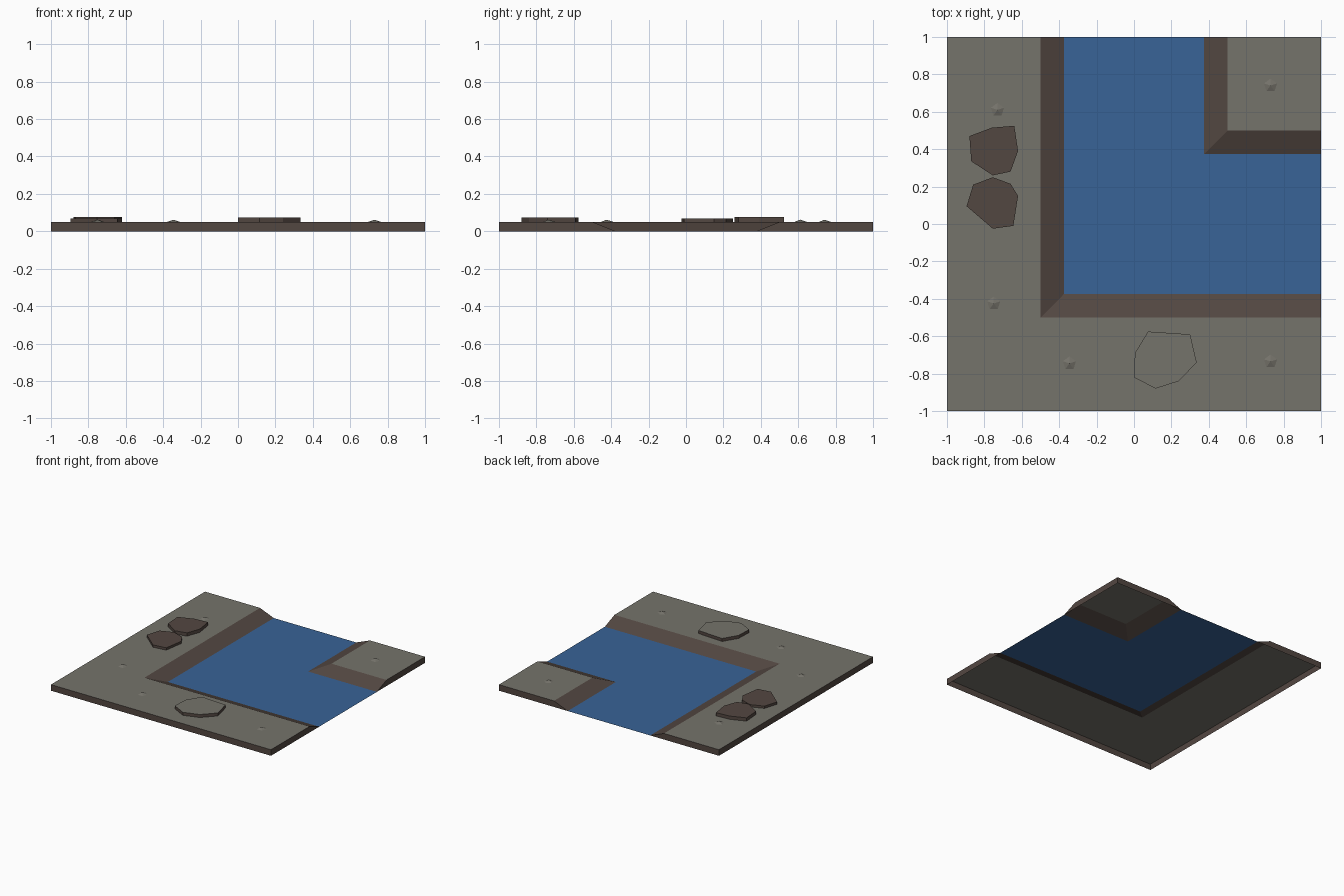
import bpy
import bmesh
import math

cube = bpy.data.objects.get("Cube")
if cube:
    bpy.data.objects.remove(cube, do_unlink=True)

TOP = 0.05      # height of the banks
RIM = 0.5       # upper edge of the slopes
FOOT = 0.375    # where the slopes meet the water


def material(name, colour):
    mat = bpy.data.materials.new(name)
    mat.use_nodes = True
    mat.diffuse_color = (*colour, 1)
    mat.node_tree.nodes["Principled BSDF"].inputs["Base Color"].default_value = (*colour, 1)
    return mat


STONE = material("grey stone", (0.178, 0.172, 0.146))
DIRT = material("brown dirt", (0.086, 0.063, 0.053))
WATER = material("blue water", (0.04, 0.125, 0.31))


def build(name, faces, mats):
    """Make an object from (points, material index) polygons."""
    bm = bmesh.new()
    for points, index in faces:
        bm.faces.new([bm.verts.new(p) for p in points]).material_index = index
    bmesh.ops.remove_doubles(bm, verts=bm.verts, dist=1e-4)
    bmesh.ops.recalc_face_normals(bm, faces=bm.faces)
    # open shells: make sure the flat faces look up
    if any(abs(f.normal.z) > 0.99 and f.normal.z < 0 for f in bm.faces):
        bmesh.ops.reverse_faces(bm, faces=bm.faces)
    mesh = bpy.data.meshes.new(name)
    bm.to_mesh(mesh)
    bm.free()
    for mat in mats:
        mesh.materials.append(mat)
    obj = bpy.data.objects.new(name, mesh)
    bpy.context.collection.objects.link(obj)
    return obj


def at(points, z):
    return [(x, y, z) for x, y in points]


def wall(path, low, high):
    """Upright quads along a path."""
    return [(at((a, b), low) + at((b, a), high), 1) for a, b in zip(path, path[1:])]


def bank(name, outer, rim, foot):
    """Flat ground, sloped shore and outer walls, open underneath."""
    high, low = at(rim, TOP), at(foot, 0)
    faces = [(at(outer + rim, TOP), 0)]
    for i in range(len(rim) - 1):
        faces.append(([high[i], high[i + 1], low[i + 1], low[i]], 1))
    faces += wall([rim[-1]] + outer + [rim[0]], 0, TOP)
    for i in (0, -1):
        faces.append(([high[i], low[i], (*rim[i], 0)], 1))
    return build(name, faces, [STONE, DIRT])


def slab(name, outline, height, top_mat):
    """Flat rock with upright sides."""
    faces = [(at(outline, height), 0)] + wall(outline + outline[:1], TOP, height)
    return build(name, faces, [top_mat, DIRT])


# Banks around the river bend
bank("outer_bank", [(-1, 1), (-1, -1), (1, -1)],
     [(1, -RIM), (-RIM, -RIM), (-RIM, 1)],
     [(1, -FOOT), (-FOOT, -FOOT), (-FOOT, 1)])
bank("inner_bank", [(1, 1)],
     [(RIM, 1), (RIM, RIM), (1, RIM)],
     [(FOOT, 1), (FOOT, FOOT), (1, FOOT)])

# Water surface
build("river_water", [(at([(-FOOT, -FOOT), (1, -FOOT), (1, FOOT), (FOOT, FOOT),
                           (FOOT, 1), (-FOOT, 1)], 0), 0)], [WATER])

# Flat rocks
slab("grey_flat_rock", [(0, -.82), (.115, -.88), (.24, -.84), (.335, -.74),
                        (.3, -.59), (.075, -.575), (.005, -.69)], 0.075, STONE)
slab("back_brown_rock", [(-.88, .47), (-.87, .335), (-.755, .26), (-.66, .28),
                         (-.62, .39), (-.64, .525), (-.76, .515)], 0.077, DIRT)
slab("front_brown_rock", [(-.895, .095), (-.755, -.025), (-.645, -.01), (-.62, .15),
                          (-.66, .215), (-.755, .25), (-.86, .21)], 0.069, DIRT)

# Small pointed pebbles
for i, (x, y) in enumerate([(-.73, .61), (.73, .74), (-.75, -.425), (-.345, -.745), (.73, -.735)]):
    ring = [(x + .037 * math.cos(a), y + .037 * math.sin(a), TOP)
            for a in (math.radians(18 + 72 * k) for k in range(5))]
    tip = (x, y, TOP + .012)
    build(f"pebble_{i + 1}", [([ring[k - 1], ring[k], tip], 0) for k in range(5)], [STONE])
